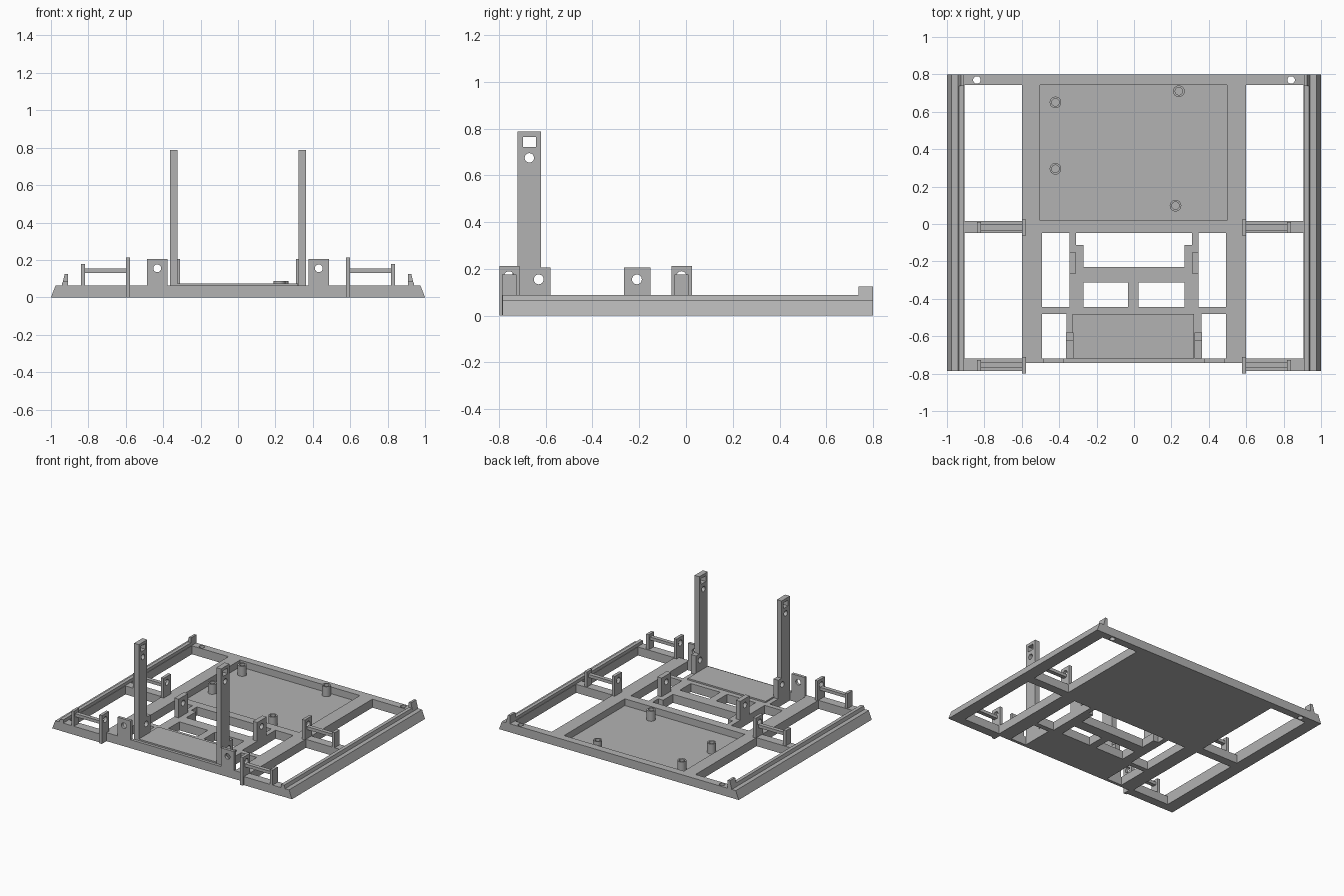
import bpy, bmesh, math
from mathutils import Matrix, Vector

cube = bpy.data.objects.get("Cube")
if cube:
    bpy.data.objects.remove(cube, do_unlink=True)

grey = bpy.data.materials.new("plain_grey")
grey.use_nodes = True
grey.diffuse_color = (0.45, 0.45, 0.45, 1)
grey.node_tree.nodes["Principled BSDF"].inputs["Base Color"].default_value = (0.45, 0.45, 0.45, 1)

BASE = 0.064


def make(name, bm):
    bmesh.ops.recalc_face_normals(bm, faces=bm.faces)
    mesh = bpy.data.meshes.new(name)
    bm.to_mesh(mesh)
    bm.free()
    ob = bpy.data.objects.new(name, mesh)
    bpy.context.collection.objects.link(ob)
    mesh.materials.append(grey)
    return ob


def box(name, x, y, z):
    """Box from (min, max) pairs."""
    bm = bmesh.new()
    bmesh.ops.create_cube(bm, size=1)
    for v in bm.verts:
        v.co = [(a + b) / 2 + c * (b - a) for (a, b), c in zip((x, y, z), v.co)]
    return make(name, bm)


def prism(name, points, axis, lo, hi):
    """Extrude a 2D profile along x or y."""
    def place(p, d):
        return (d, *p) if axis == "X" else (p[0], d, p[1])
    bm = bmesh.new()
    face = bm.faces.new([bm.verts.new(place(p, lo)) for p in points])
    moved = bmesh.ops.extrude_face_region(bm, geom=[face])["geom"]
    shift = Vector(place((0, 0), hi - lo))
    bmesh.ops.translate(bm, vec=shift, verts=[v for v in moved if isinstance(v, bmesh.types.BMVert)])
    return make(name, bm)


def drill(ob, center, radius, axis):
    """Cut a round hole along an axis."""
    bm = bmesh.new()
    turn = {"X": Matrix.Rotation(math.pi / 2, 4, "Y"),
            "Y": Matrix.Rotation(math.pi / 2, 4, "X"), "Z": Matrix()}[axis]
    bmesh.ops.create_cone(bm, cap_ends=True, segments=24, radius1=radius, radius2=radius,
                          depth=0.2, matrix=Matrix.Translation(center) @ turn)
    cut(ob, make("hole_cutter", bm))


def cut(ob, cutter):
    cutter.hide_render = True
    mod = ob.modifiers.new("hole", "BOOLEAN")
    mod.operation, mod.object, mod.solver = "DIFFERENCE", cutter, "EXACT"
    bpy.context.view_layer.objects.active = ob
    bpy.ops.object.modifier_apply(modifier=mod.name)
    bpy.data.objects.remove(cutter, do_unlink=True)


def sided(s, a, b):
    return tuple(sorted((s * a, s * b)))


# Rear tray with a shallow recess
tray = box("rear_tray", (-0.6, 0.6), (-0.047, 0.8), (0, BASE))
cut(tray, box("recess_cutter", (-0.503, 0.497), (0.018, 0.743), (0.013, 0.2)))

# Hollow standoffs in the recess
for x, y in ((-0.42, 0.65), (0.24, 0.71), (-0.42, 0.295), (0.222, 0.098)):
    bm = bmesh.new()
    rings = []
    for r, z in ((0.031, 0.01), (0.031, 0.088), (0.02, 0.088), (0.02, 0.013)):
        rings.append([bm.verts.new((x + r * math.cos(i * math.tau / 24),
                                    y + r * math.sin(i * math.tau / 24), z)) for i in range(24)])
    for a, b in zip(rings, rings[1:]):
        for i in range(24):
            j = (i + 1) % 24
            bm.faces.new((a[i], a[j], b[j], b[i]))
    bm.faces.new(rings[0])
    bm.faces.new(rings[-1])
    standoff = make("standoff", bm)
    bpy.context.view_layer.objects.active = standoff
    standoff.select_set(True)
    bpy.ops.object.shade_smooth_by_angle(angle=math.radians(30))
    standoff.select_set(False)

# Central cross members
box("front_strip", (-0.6, 0.6), (-0.742, -0.72), (0, BASE))
box("middle_cross_bar", (-0.5, 0.5), (-0.48, -0.443), (0, BASE))
box("inner_cross_bar", (-0.3, 0.3), (-0.313, -0.23), (0, BASE))
box("window_divider", (-0.033, 0.025), (-0.45, -0.31), (0, BASE))
box("front_plate", (-0.328, 0.322), (-0.72, -0.48), (0, 0.075))

for s, side in ((1, "left"), (-1, "right")):
    # Sloped outer rail with its ridge and rear stop
    prism(side + "_rail", [(s * 0.905, 0), (s, 0), (s * 0.975, BASE), (s * 0.905, BASE)],
          "Y", -0.785, 0.8)
    prism(side + "_ridge", [(s * 0.908, BASE), (s * 0.942, BASE), (s * 0.935, 0.088), (s * 0.908, 0.088)],
          "Y", -0.785, 0.74)
    prism(side + "_rear_stop", [(s * 0.908, BASE), (s * 0.942, BASE), (s * 0.926, 0.125), (s * 0.908, 0.125)],
          "Y", 0.737, 0.8)
    rear = box(side + "_rear_bar", sided(s, 0.6, 0.91), (0.743, 0.8), (0, BASE))
    drill(rear, (s * 0.84, 0.77, 0.03), 0.02, "Z")

    # Long beams of the central frame
    box(side + "_beam", sided(s, 0.493, 0.6), (-0.742, -0.04), (0, BASE))
    box(side + "_inner_beam", sided(s, 0.31, 0.346), (-0.48, -0.04), (0, BASE))
    box(side + "_inner_block", sided(s, 0.27, 0.346), (-0.48, -0.113), (0, BASE))
    box(side + "_post_beam", sided(s, 0.315, 0.362), (-0.73, -0.48), (0, BASE))

    # Tall post with its stepped foot, square window and round holes
    post = prism(side + "_post", [(-0.72, 0), (-0.58, 0), (-0.58, 0.205), (-0.62, 0.205),
                                 (-0.62, 0.787), (-0.72, 0.787)], "X", s * 0.323, s * 0.363)
    cut(post, box("window_cutter", sided(s, 0.2, 0.5), (-0.697, -0.641), (0.722, 0.765)))
    drill(post, (s * 0.345, -0.67, 0.675), 0.02, "X")
    drill(post, (s * 0.345, -0.63, 0.155), 0.021, "X")

    # Pivot tabs
    tab = box(side + "_pivot_tab", sided(s, 0.31, 0.346), (-0.265, -0.152), (0, 0.205))
    drill(tab, (s * 0.33, -0.21, 0.155), 0.021, "X")
    tab = box(side + "_front_tab", sided(s, 0.377, 0.487), (-0.742, -0.72), (0, 0.205))
    drill(tab, (s * 0.432, -0.73, 0.155), 0.021, "Y")

    # Side arms, each carrying a bracket with a rod
    for y, end in ((-0.016, "rear"), (-0.753, "front")):
        name = f"{side}_{end}_"
        box(name + "arm", sided(s, 0.59, 0.91), (y - 0.033, y + 0.033), (0, BASE))
        inner = box(name + "inner_tab", sided(s, 0.577, 0.6), (y - 0.045, y + 0.041), (0, 0.213))
        drill(inner, (s * 0.59, y - 0.004, 0.168), 0.022, "X")
        box(name + "outer_tab", sided(s, 0.818, 0.84), (y - 0.033, y + 0.027), (0, 0.177))
        box(name + "rod", sided(s, 0.598, 0.82), (y - 0.018, y + 0.012), (0.131, 0.154))
